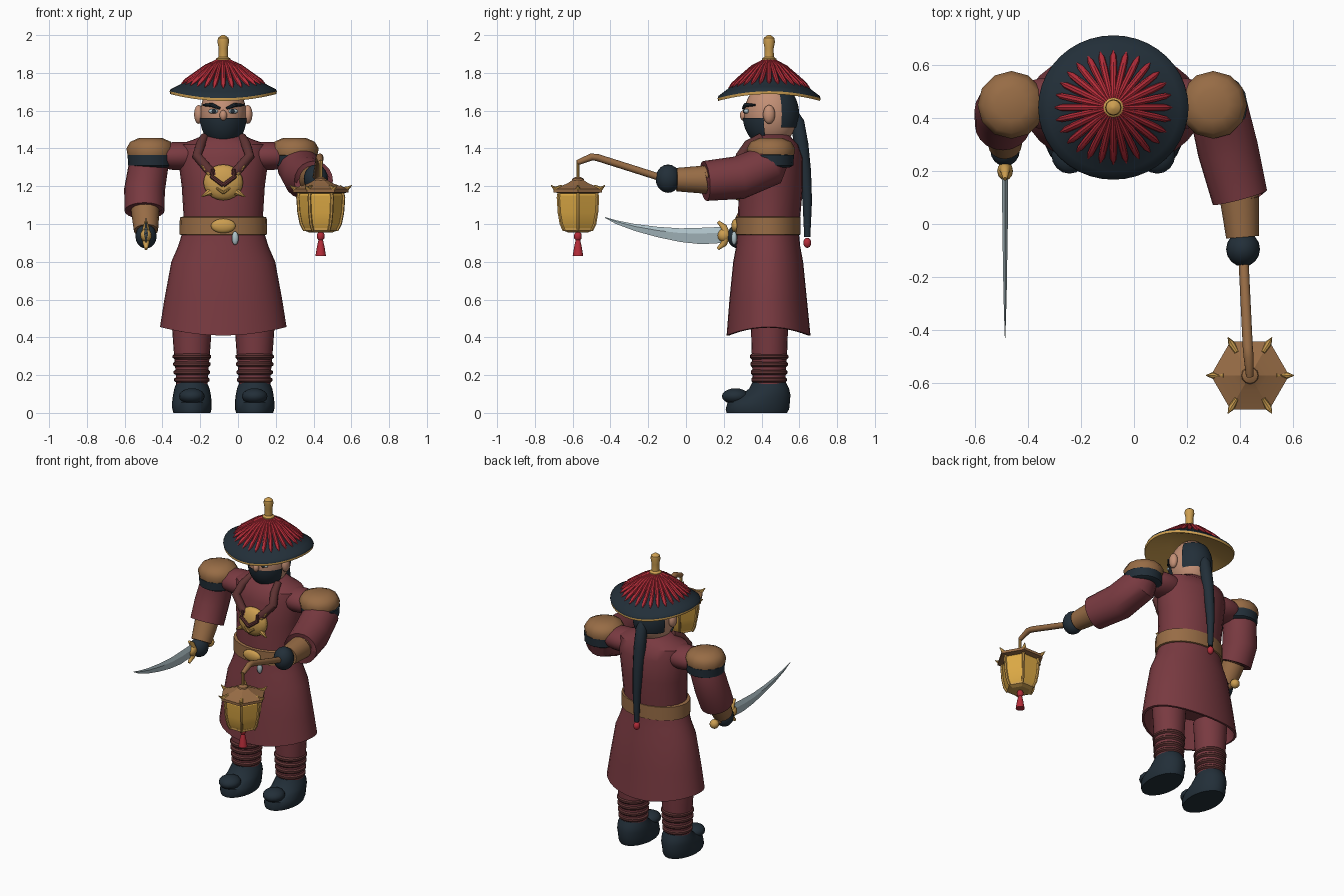
import bpy, bmesh, math
from mathutils import Vector, Matrix

if "Cube" in bpy.data.objects:
    bpy.data.objects.remove(bpy.data.objects["Cube"])

CX, CY = -0.078, 0.44      # body axis


def material(name, r, g, b):
    m = bpy.data.materials.new(name)
    m.use_nodes = True
    m.diffuse_color = (r, g, b, 1)
    m.node_tree.nodes["Principled BSDF"].inputs["Base Color"].default_value = (r, g, b, 1)
    return m


ROBE = material("maroon_cloth", .19, .042, .052)
NAVY = material("dark_navy", .016, .028, .04)
TAN = material("tan_leather", .31, .15, .06)
GOLD = material("gold", .60, .34, .08)
GLOW = material("lantern_yellow", .72, .40, .06)
RED = material("bright_red", .46, .025, .04)
SKIN = material("skin", .55, .28, .18)
STEEL = material("pale_steel", .42, .53, .57)
WRAP = material("brown_wrap", .11, .032, .032)


def finish(name, bm, mats, angle=40):
    bmesh.ops.recalc_face_normals(bm, faces=bm.faces)
    me = bpy.data.meshes.new(name)
    bm.to_mesh(me)
    bm.free()
    for m in mats:
        me.materials.append(m)
    me.shade_smooth()
    me.set_sharp_from_angle(angle=math.radians(angle))
    ob = bpy.data.objects.new(name, me)
    bpy.context.collection.objects.link(ob)
    return ob


def skin(name, rings, mats, angle=40, split=None, warp=None):
    """Bridge rings of points; faces from ring 'split' on use the second material."""
    bm = bmesh.new()
    vs = [[bm.verts.new(warp(p) if warp else p) for p in ring] for ring in rings]
    n = len(vs[0])
    for k, (a, b) in enumerate(zip(vs, vs[1:])):
        for i in range(n):
            j = (i + 1) % n
            f = bm.faces.new((a[i], a[j], b[j], b[i]))
            f.material_index = int(split is not None and k >= split)
    bm.faces.new(vs[0])
    cap = bm.faces.new(vs[-1])
    cap.material_index = int(split is not None)
    return finish(name, bm, mats, angle)


def loft(name, x, sections, mat, n=24, **kw):
    """Level ellipses given as (z, y, rx, ry)."""
    turns = [math.tau * i / n for i in range(n)]
    rings = [[Vector((x + rx * math.cos(t), y + ry * math.sin(t), z)) for t in turns]
             for z, y, rx, ry in sections]
    return skin(name, rings, mat if isinstance(mat, list) else [mat], **kw)


def lathe(name, x, y, profile, mat, n=24, **kw):
    return loft(name, x, [(z, y, r, r) for r, z in profile], mat, n, **kw)


def tube(name, points, mat, n=12, **kw):
    """Round tube through (x, y, z, radius) points."""
    pos = [Vector(p[:3]) for p in points]
    rings = []
    for i, p in enumerate(points):
        t = (pos[min(i + 1, len(pos) - 1)] - pos[max(i - 1, 0)]).normalized()
        u = Vector((1, 0, 0))
        u = (u - t * u.dot(t)).normalized()
        v = t.cross(u)
        rings.append([pos[i] + p[3] * (u * math.cos(math.tau * k / n) + v * math.sin(math.tau * k / n))
                      for k in range(n)])
    return skin(name, rings, [mat], **kw)


def ball(name, center, scale, mat, n=20, keep=None):
    bm = bmesh.new()
    bmesh.ops.create_uvsphere(bm, u_segments=n, v_segments=n * 2 // 3, radius=1,
                              matrix=Matrix.Translation(center) @ Matrix.Diagonal((*scale, 1)))
    if keep:
        drop = [f for f in bm.faces if not keep(f.calc_center_median())]
        bmesh.ops.delete(bm, geom=drop, context='FACES')
    return finish(name, bm, [mat], 60)


# Robe: torso, belt and open skirt with a hem that rises at the sides
loft("robe_torso", CX, [(.95, .435, .21, .16), (1.04, .44, .21, .165), (1.2, .45, .22, .17),
                        (1.35, .455, .24, .165), (1.42, .455, .235, .14), (1.45, .455, .15, .11),
                        (1.475, .455, .095, .09)], ROBE)
loft("belt", CX, [(.94, .435, .215, .16), (.945, .435, .232, .172), (1.035, .435, .23, .172),
                  (1.04, .435, .21, .16)], TAN)


def hem(p):
    if p.z < .5:
        p.z += .045 * ((p.x - CX) / .335) ** 2 - .02
    return p


loft("robe_skirt", CX, [(.96, .435, .215, .162), (.88, .435, .24, .17), (.8, .435, .275, .185),
                        (.6, .435, .312, .205), (.43, .437, .335, .222), (.43, .437, .32, .208),
                        (.62, .437, .29, .19)], ROBE, n=32, warp=hem)
ball("belt_buckle", (CX, .262, .99), (.065, .022, .038), GOLD)
ball("belt_bead", (-.015, .255, .925), (.018, .015, .036), STEEL, n=12)

# Necklace and medallion with horns and brow marks
ball("medallion", (CX, .275, 1.22), (.105, .045, .095), GOLD, n=16)
for s in (-1, 1):
    tube("necklace_strand", [(CX + s * .1, .4, 1.46, .022), (CX + s * .12, .33, 1.42, .026),
                             (CX + s * .14, .29, 1.36, .027), (CX + s * .08, .27, 1.29, .026),
                             (CX + s * .03, .26, 1.25, .022)], WRAP)
    tube("medallion_brow", [(CX + s * .055, .243, 1.29, .009), (CX + s * .06, .232, 1.25, .012),
                            (CX, .225, 1.205, .012)], WRAP, n=8)
    tube("medallion_chin_mark", [(CX + s * .035, .235, 1.19, .006), (CX, .228, 1.165, .008)], GOLD, n=8)
    for z, tip in ((1.27, 1.31), (1.17, 1.145)):
        tube("medallion_spike", [(CX + s * .07, .265, z, .02), (CX + s * .115, .255, tip, .003)], GOLD, n=8)

# Head, mask, hair and face
HEAD, SIZE = (CX, .45, 1.58), (.122, .142, .17)
lathe("neck", CX, .455, [(.075, 1.42), (.075, 1.52)], SKIN)
ball("head", HEAD, SIZE, SKIN, n=32)
ball("face_mask", HEAD, [a * 1.06 for a in SIZE], NAVY, n=48,
     keep=lambda c: c.y < .42 and c.z < 1.565)
ball("back_hair", HEAD, [a * 1.05 for a in SIZE], NAVY, n=48,
     keep=lambda c: c.y > .5 and 1.51 < c.z < 1.69)
ball("nose", (CX, .305, 1.575), (.02, .02, .028), SKIN, n=12)
for s in (-1, 1):
    ball("ear", (CX + s * .13, .44, 1.58), (.025, .032, .05), SKIN, n=14)
    ball("eye", (CX + s * .052, .32, 1.597), (.027, .014, .013), STEEL, n=12)
    ball("pupil", (CX + s * .05, .309, 1.597), (.012, .007, .012), NAVY, n=10)
    tube("eyebrow", [(CX + s * .018, .303, 1.612, .007), (CX + s * .06, .315, 1.63, .012),
                     (CX + s * .108, .365, 1.63, .005)], NAVY, n=8)

# Braid with a red end bead
tube("braid", [(CX, .565, 1.6, .02), (CX, .59, 1.54, .036), (CX, .61, 1.42, .038), (CX, .63, 1.28, .032),
               (CX, .642, 1.12, .025), (CX, .642, .93, .016)], NAVY)
ball("braid_bead", (CX, .642, .9), (.021, .021, .027), RED, n=12)


# Hat: saddle brim, radiating tassels, finial
def sag(p):
    p.z -= .04 * ((p.y - CY) / .283) ** 2
    return p


loft("hat", CX, [(z, CY, r, r * .96) for r, z in
                 ((.02, 1.87), (.1, 1.825), (.18, 1.765), (.25, 1.728), (.279, 1.714), (.284, 1.703),
                  (.281, 1.688), (.265, 1.69), (.12, 1.735), (.05, 1.74))],
     [NAVY, GOLD], n=40, split=5, warp=sag)
RIBS = 28
for i in range(RIBS):
    c, s = math.cos(math.tau * i / RIBS), math.sin(math.tau * i / RIBS)
    tube("hat_tassel", [(CX + r * c, CY + r * s * .97, z, w) for r, z, w in
                        ((.02, 1.872, .006), (.09, 1.834, .012), (.16, 1.782, .014),
                         (.2, 1.756, .012), (.222, 1.742, .002))], RED, n=8, warp=sag)
lathe("hat_finial", CX, CY, [(.038, 1.86), (.038, 1.875), (.025, 1.885), (.024, 1.93), (.031, 1.965),
                             (.028, 1.985), (.008, 2.0)], GOLD, n=12)

# Legs with wraps, boots with raised toes
for s in (-1, 1):
    x = CX + s * .166
    loft("leg", x, [(.1, .44, .082, .086), (.2, .44, .085, .088), (.35, .442, .098, .095),
                    (.52, .442, .11, .1)], ROBE)
    for z in (.175, .215, .258, .298):
        w = .085 + (z - .17) * .06
        loft("leg_wrap", x, [(z - .016, .44, w - .004, w), (z - .006, .44, w + .009, w + .009),
                             (z + .006, .44, w + .009, w + .009), (z + .016, .44, w - .004, w)], WRAP)
    loft("boot", x, [(0, .375, .098, .16), (.02, .378, .104, .168), (.055, .385, .105, .165),
                     (.095, .425, .1, .128), (.13, .44, .093, .105), (.16, .44, .08, .09)], NAVY)
    ball("boot_toe", (x, .262, .088), (.068, .072, .042), NAVY, n=16)

# Shoulders: joint, pad and dark under-band
for s in (-1, 1):
    x = CX + s * .385
    ball("shoulder_joint", (CX + s * .23, .455, 1.36), (.17, .1, .075), ROBE)
    lathe("shoulder_band", x, .45, [(.1, 1.3), (.118, 1.31), (.122, 1.365), (.1, 1.37)], NAVY, n=16)
    lathe("shoulder_pad", x - .008 if s > 0 else x, .45,
          [(.1, 1.355), (.122, 1.365), (.128, 1.4), (.108, 1.435), (.06, 1.456)], TAN, n=12)

# Right arm hangs down to the sword
tube("right_sleeve", [(-.455, .45, 1.4, .1), (-.475, .45, 1.3, .105), (-.495, .425, 1.18, .108),
                      (-.495, .375, 1.07, .106), (-.495, .378, 1.075, .08)], ROBE, n=20)
tube("right_bracer", [(-.495, .4, 1.14, .078), (-.49, .345, 1.04, .072), (-.487, .3, .965, .064)], TAN, n=16)
ball("right_hand", (-.487, .28, .935), (.056, .062, .065), NAVY, n=16)

# Left arm reaches forward to the lantern pole
tube("left_sleeve", [(.3, .48, 1.38, .08), (.318, .44, 1.31, .112), (.355, .28, 1.245, .115),
                     (.4, .1, 1.228, .106), (.4, .11, 1.23, .08)], ROBE, n=20)
tube("left_bracer", [(.395, .14, 1.235, .078), (.41, -.05, 1.235, .062)], TAN, n=16)
ball("left_hand", (.412, -.095, 1.24), (.064, .066, .075), NAVY, n=16)

# Curved sword: hilt, pommel, guard, diamond-section blade
SX = -.487
tube("sword_hilt", [(SX, .38, .925, .017), (SX, .2, .932, .017)], TAN)
ball("sword_pommel", (SX, .39, .925), (.03, .03, .03), GOLD, n=12)
tube("sword_guard", [(SX, .17, 1.012, .008), (SX, .2, .985, .017), (SX, .212, .94, .026),
                     (SX, .2, .895, .017), (SX, .168, .868, .008)], GOLD)
ball("guard_boss", (SX, .2, .94), (.03, .035, .035), GOLD, n=12)
blade = [(.2, .985, .9, .011), (.08, .98, .893, .011), (-.03, .977, .905, .01), (-.15, .985, .93, .008),
         (-.27, 1.0, .963, .006), (-.37, 1.02, 1.0, .003), (-.43, 1.037, 1.033, .001)]
skin("sword_blade", [[Vector((SX, y, hi)), Vector((SX + w, y, hi * .65 + lo * .35)), Vector((SX, y, lo)),
                      Vector((SX - w, y, hi * .65 + lo * .35))] for y, hi, lo, w in blade], [STEEL], angle=12)

# Lantern pole and hook
LX, LY = .438, -.572
tube("lantern_pole", [(.412, -.1, 1.235, .019), (.43, -.47, 1.352, .019), (.433, -.5, 1.355, .019),
                      (.437, -.575, 1.325, .014)], TAN)
tube("lantern_hook", [(LX, LY, 1.335, .009), (LX, LY, 1.21, .009)], GOLD, n=8)

# Six-sided lantern
lathe("lantern_body", LX, LY, [(.1, 1.18), (.118, 1.15), (.112, 1.06), (.1, 1.0), (.08, .965)],
      GLOW, n=6, angle=20)
lathe("lantern_roof", LX, LY, [(.03, 1.235), (.065, 1.215), (.148, 1.185), (.148, 1.168), (.1, 1.16)],
      TAN, n=6, angle=15)
lathe("lantern_base", LX, LY, [(.088, .978), (.088, .965), (.06, .955)], GOLD, n=6, angle=15)
lathe("lantern_cap", LX, LY, [(.035, 1.225), (.03, 1.24), (.012, 1.25)], TAN, n=12)
for i in range(6):
    c, s = math.cos(math.tau * i / 6), math.sin(math.tau * i / 6)

    def at(r, z, w):
        return (LX + r * c, LY + r * s, z, w)
    tube("lantern_post", [at(.115, 1.17, .009), at(.121, 1.14, .009), at(.115, 1.06, .009),
                          at(.103, 1.0, .009), at(.085, .965, .008)], GOLD, n=6)
    tube("roof_spike", [at(.1, 1.2, .008), at(.14, 1.185, .013), at(.165, 1.205, .002)], GOLD, n=8)

# Red tassel
lathe("lantern_tassel", LX, LY, [(.01, .96), (.02, .945), (.02, .925), (.012, .915), (.02, .88), (.028, .83)],
      RED, n=12)
